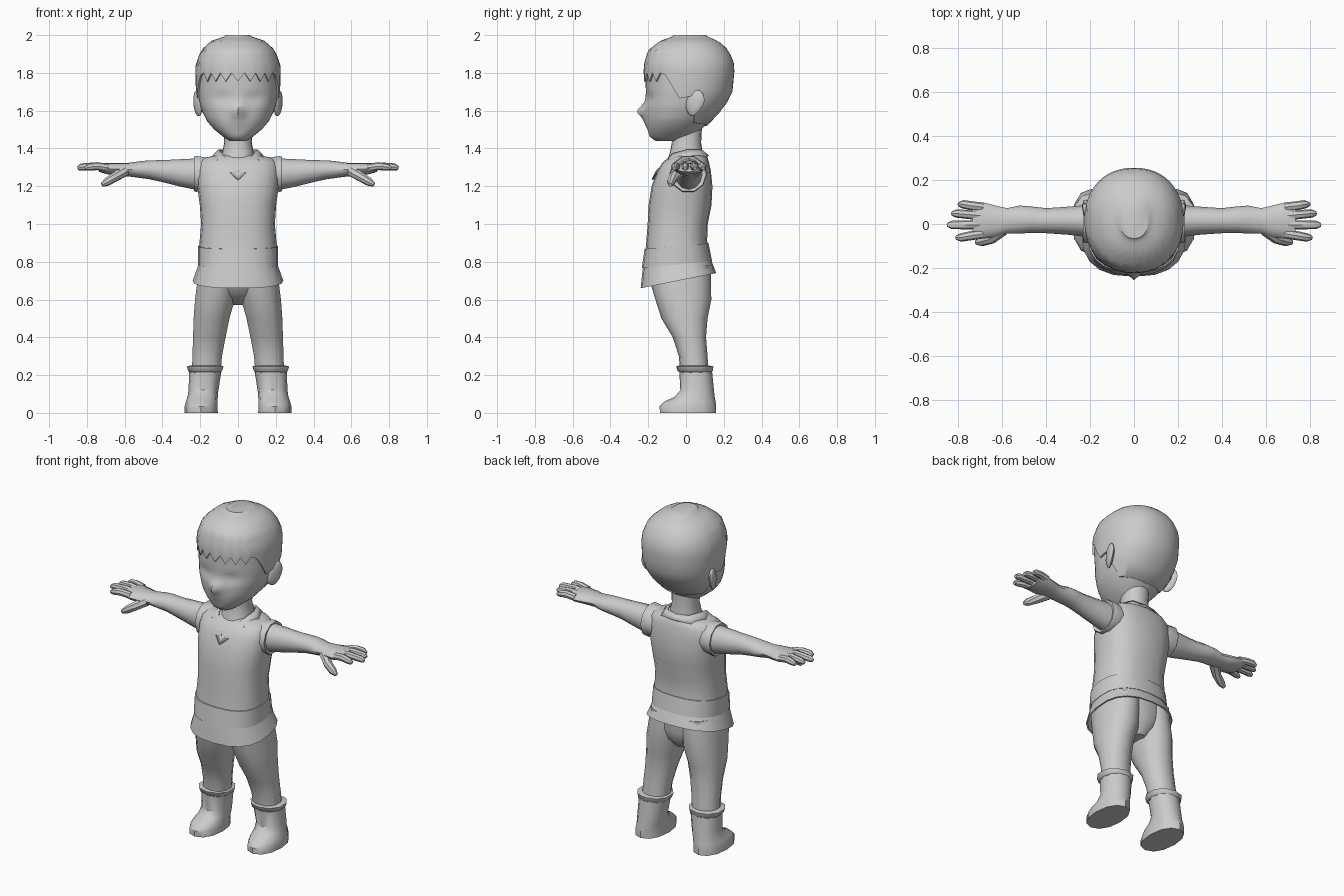
import bpy, bmesh, math
from mathutils import Vector, Matrix

if "Cube" in bpy.data.objects:
    bpy.data.objects.remove(bpy.data.objects["Cube"])

grey = bpy.data.materials.new("light_grey")
grey.diffuse_color = (0.6, 0.6, 0.6, 1)
grey.use_nodes = True
grey.node_tree.nodes["Principled BSDF"].inputs["Base Color"].default_value = grey.diffuse_color


def finish(name, bm, mirror=False, angle=40, thick=0):
    bmesh.ops.recalc_face_normals(bm, faces=bm.faces)
    me = bpy.data.meshes.new(name)
    bm.to_mesh(me)
    bm.free()
    me.materials.append(grey)
    ob = bpy.data.objects.new(name, me)
    bpy.context.collection.objects.link(ob)
    bpy.ops.object.select_all(action='DESELECT')
    ob.select_set(True)
    bpy.context.view_layer.objects.active = ob
    bpy.ops.object.shade_smooth_by_angle(angle=math.radians(angle))
    if mirror:
        ob.modifiers.new("mirror", 'MIRROR')
    if thick:
        mod = ob.modifiers.new("thickness", 'SOLIDIFY')
        mod.thickness, mod.offset = thick, 0
    return ob


def loft(name, rings, caps=(True, True), **kw):
    """Skin a list of equally long closed rings of points."""
    bm = bmesh.new()
    vs = [[bm.verts.new(p) for p in r] for r in rings]
    n = len(vs[0])
    for a, b in zip(vs, vs[1:]):
        for i in range(n):
            j = (i + 1) % n
            bm.faces.new((a[i], a[j], b[j], b[i]))
    if caps[0]:
        bm.faces.new(vs[0])
    if caps[1]:
        bm.faces.new(vs[-1])
    return finish(name, bm, **kw)


def spow(v, e):
    return math.copysign(abs(v) ** e, v)


def ring(z, hw, yf, yb, cx=0, tilt=0, n=20, e=2.2):
    """Horizontal superellipse from y=yf to y=yb, starting at the front."""
    yc, pts = (yf + yb) / 2, []
    for i in range(n):
        t = 2 * math.pi * i / n
        dy = -(yb - yf) / 2 * spow(math.cos(t), 2 / e)
        pts.append(Vector((cx + hw * spow(math.sin(t), 2 / e), yc + dy, z + tilt * dy)))
    return pts


def tube(name, path, n=8, **kw):
    """Rounded limb along (x, y, z, radius) points."""
    rings = []
    P = [Vector(p[:3]) for p in path]
    for i, p in enumerate(P):
        d = (P[min(i + 1, len(P) - 1)] - P[max(i - 1, 0)]).normalized()
        u = d.cross(Vector((0, 0, 1))).normalized()
        v = u.cross(d)
        rings.append([p + path[i][3] * (u * math.cos(2 * math.pi * k / n) + v * math.sin(2 * math.pi * k / n))
                      for k in range(n)])
    return loft(name, rings, **kw)


def lerp_table(tab, x):
    for a, b in zip(tab, tab[1:]):
        if x <= b[0]:
            f = max(0, (x - a[0]) / (b[0] - a[0]))
            return [p + (q - p) * f for p, q in zip(a[1:], b[1:])]
    return list(tab[-1][1:])


# ---- head and hair share one profile: z, half width, front y, back y
HEAD = [(1.44, .05, -.165, -.02), (1.46, .08, -.195, .04), (1.50, .13, -.208, .085),
        (1.55, .172, -.217, .135), (1.62, .203, -.22, .20), (1.70, .217, -.217, .24),
        (1.84, .22, -.218, .253), (1.92, .19, -.195, .22), (1.97, .135, -.13, .165), (1.995, .06, -.06, .10)]
N = 48


def head_ring(z, off):
    hw, yf, yb = lerp_table(HEAD, z)
    return ring(z, hw + off, yf - off, yb + off, n=N)


rings = []
for k in range(25):
    r = head_ring(1.44 + .5 * k / 24, -.004)
    for p in r:
        if p.y < -.08:  # nose, lips and eye sockets
            p.y -= .045 * math.exp(-(p.x / .03) ** 2 - ((p.z - 1.595) / .035) ** 2)
            p.y -= .008 * math.exp(-(p.x / .04) ** 2 - ((p.z - 1.535) / .02) ** 2)
            p.y += .014 * math.exp(-((abs(p.x) - .085) / .05) ** 2 - ((p.z - 1.665) / .03) ** 2)
    rings.append(r)
loft("head", rings)

HAIRLINE = [(8, 1.79), (9, 1.75), (10, 1.70), (11, 1.665), (13, 1.68), (14, 1.60), (16, 1.535), (24, 1.52)]


def hairline(i):
    k = min(i, N - i)
    if k < 8:  # jagged fringe
        return 1.755 if k % 2 == 0 else 1.80
    return lerp_table(HAIRLINE, k)[0]


low = [hairline(i) for i in range(N)]
rings = [[head_ring(low[i], -.008)[i] for i in range(N)]]
for k in range(13):
    t = math.sin(k / 12 * math.pi / 2)
    rings.append([head_ring(z + (1.995 - z) * t, .006)[i] for i, z in enumerate(low)])
for p in rings[-1]:
    p.z = 2.0
loft("hair", rings, caps=(False, True), angle=50)

# ---- ears
bm = bmesh.new()
M = (Matrix.Translation((.212, .047, 1.64)) @ Matrix.Rotation(-.35, 4, 'Z')
     @ Matrix.Rotation(-.35, 4, 'X') @ Matrix.Diagonal((.018, .052, .072, 1)))
bmesh.ops.create_uvsphere(bm, u_segments=12, v_segments=8, radius=1, matrix=M)
for v in bm.verts:  # narrower lobe
    if v.co.z < 1.64:
        v.co.y += (v.co.y - .03) * (v.co.z - 1.64) * 4
finish("ears", bm, mirror=True)

# ---- neck
loft("neck", [ring(z, h, f, b) for z, h, f, b in
              [(1.30, .10, -.11, .095), (1.38, .083, -.085, .088), (1.43, .073, -.075, .08), (1.52, .075, -.08, .085)]])

# ---- vest
loft("vest", [ring(*a, tilt=t, e=2.5) for *a, t in
              [(.80, .205, -.222, .125, .09), (.90, .204, -.212, .112, .09), (1.0, .195, -.203, .115, 0),
               (1.1, .202, -.198, .135, 0), (1.2, .216, -.182, .14, 0), (1.28, .22, -.152, .132, 0),
               (1.325, .212, -.125, .122, 0), (1.35, .18, -.095, .115, 0), (1.365, .11, -.075, .105, 0)]])

# ---- armhole rims
rings = []
for x, s in [(.16, .95), (.222, 1.04), (.232, 1.0), (.225, .82)]:
    rings.append([(x, .012 + .095 * s * math.cos(math.pi * k / 5), 1.265 + .096 * s * math.sin(math.pi * k / 5))
                  for k in range(10)])
loft("armhole_rims", rings, mirror=True)

# ---- collar: strip from inner to outer edge, back to front
inner = [(0, .088, 1.385), (.07, .075, 1.39), (.10, .01, 1.392), (.082, -.07, 1.37), (0, -.158, 1.275)]
outer = [(0, .118, 1.36), (.10, .095, 1.352), (.138, .005, 1.352), (.115, -.10, 1.325), (0, -.178, 1.235)]
bm = bmesh.new()
a = [bm.verts.new(p) for p in inner]
b = [bm.verts.new(p) for p in outer]
for i in range(4):
    bm.faces.new((a[i], a[i + 1], b[i + 1], b[i]))
finish("collar", bm, mirror=True, thick=.01)

# ---- belt and tunic skirt
loft("belt", [ring(.785, .212, -.234, .138, tilt=.1, e=2.5), ring(.883, .211, -.219, .119, tilt=.09, e=2.5)])
loft("tunic_skirt", [ring(.80, .204, -.226, .128, tilt=.1, e=2.5), ring(.775, .213, -.23, .138, tilt=.12, e=2.5),
                     ring(.70, .24, -.24, .16, tilt=.2, e=2.5), ring(.70, .232, -.232, .152, tilt=.2, e=2.5),
                     ring(.77, .205, -.22, .13, tilt=.12, e=2.5)])

# ---- trousers
loft("trouser_seat", [ring(.572, .04, -.06, .07), ring(.62, .11, -.13, .11),
                      ring(.68, .17, -.18, .125), ring(.78, .195, -.205, .125)])
loft("trouser_legs", [ring(z, rx, cy - ry, cy + ry, cx=cx, n=14) for z, cx, cy, rx, ry in
                      [(.21, .168, .045, .078, .075), (.30, .163, .038, .08, .076), (.40, .152, .018, .088, .088),
                       (.50, .140, -.008, .097, .122), (.60, .122, -.014, .108, .148), (.70, .110, -.03, .107, .162),
                       (.78, .105, -.035, .103, .165)]], mirror=True)

# ---- boots with cuffs
loft("boots", [ring(z, rx, yf, yb, cx=cx, n=12) for z, cx, rx, yf, yb in
               [(0, .195, .088, -.138, .16), (.035, .195, .087, -.14, .16), (.06, .192, .084, -.115, .157),
                (.085, .187, .080, -.06, .152), (.12, .183, .079, -.03, .148), (.23, .172, .086, -.036, .137)]],
     mirror=True)
loft("boot_cuffs", [ring(z, rx, yf, yb, cx=.174, n=10) for z, rx, yf, yb in
                    [(.215, .084, -.035, .135), (.222, .094, -.045, .142), (.246, .102, -.052, .145),
                     (.25, .085, -.04, .125)]], mirror=True)

# ---- arms and palms: x, centre y, centre z, y radius, z radius
ARM = [(.15, .012, 1.26, .08, .09), (.22, .014, 1.264, .072, .083), (.30, .015, 1.27, .064, .073),
       (.40, .015, 1.28, .057, .058), (.47, .02, 1.287, .06, .05), (.52, .02, 1.288, .064, .044),
       (.58, .014, 1.288, .058, .036), (.63, .012, 1.29, .072, .034), (.69, .016, 1.293, .083, .03),
       (.735, .016, 1.298, .078, .022)]
loft("arms", [[(x, cy + ry * math.cos(math.pi * k / 6), cz + rz * math.sin(math.pi * k / 6)) for k in range(12)]
              for x, cy, cz, ry, rz in ARM], mirror=True)

# ---- fingers and thumbs
for i, (y0, y1, tip) in enumerate([(-.045, -.062, .81), (-.004, -.004, .85), (.037, .048, .83), (.077, .09, .80)]):
    tube(f"finger_{i + 1}", [(.69, y0, 1.298, .021), (.745, (y0 + y1) / 2, 1.306, .021),
                             (tip - .02, y1, 1.302, .019), (tip, y1, 1.294, .010)], mirror=True)
tube("thumbs", [(.60, -.025, 1.28, .03), (.65, -.065, 1.25, .026), (.695, -.08, 1.222, .022),
                (.72, -.084, 1.207, .011)], mirror=True)
